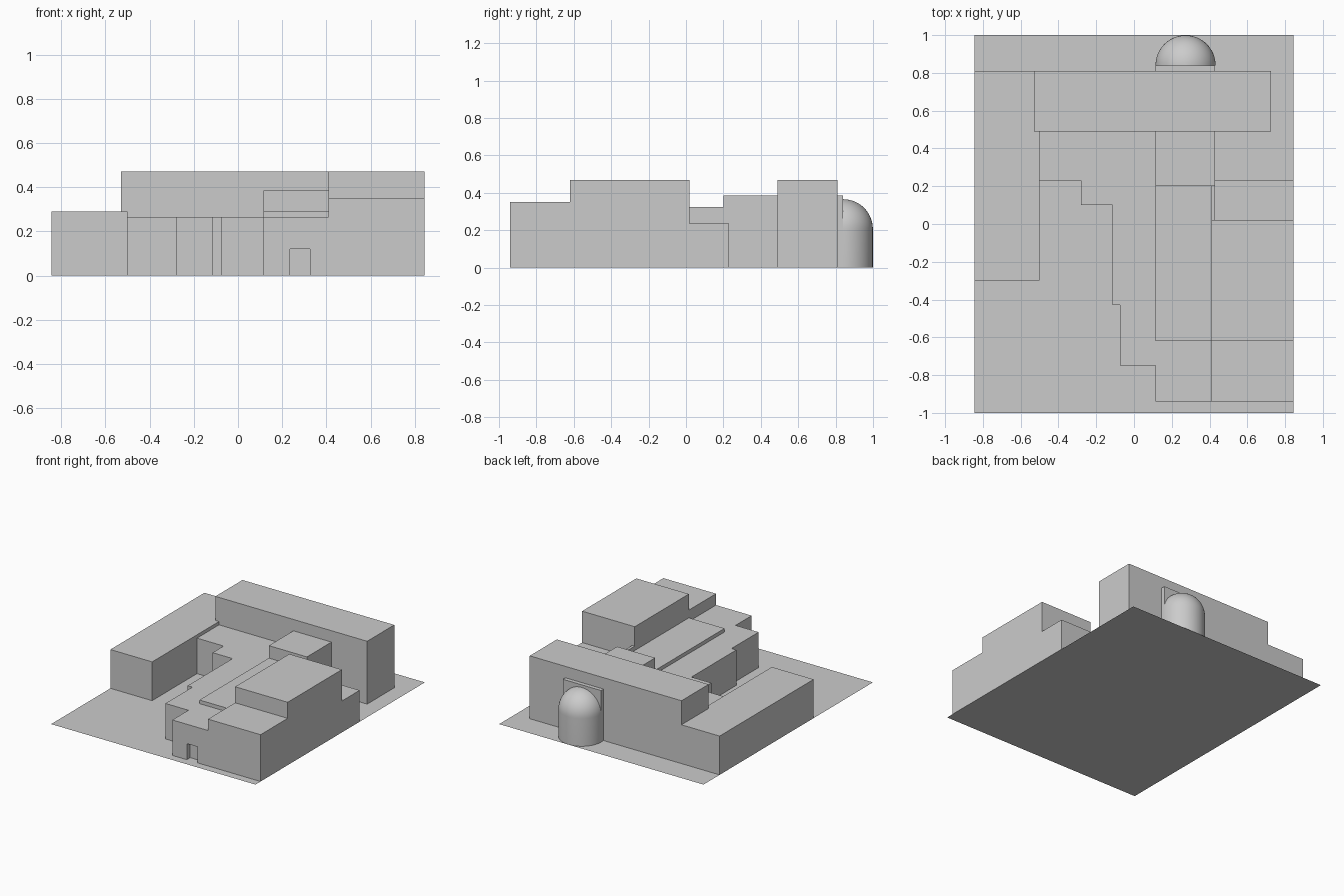
import bpy, bmesh, math
from mathutils import Vector

if "Cube" in bpy.data.objects:
    bpy.data.objects.remove(bpy.data.objects["Cube"])


def make_object(name, bm):
    bmesh.ops.recalc_face_normals(bm, faces=bm.faces)
    me = bpy.data.meshes.new(name)
    bm.to_mesh(me)
    bm.free()
    ob = bpy.data.objects.new(name, me)
    bpy.context.collection.objects.link(ob)
    return ob


def prism(name, outline, height, direction=(0, 0, 1)):
    """Extrude a closed outline of 3D points."""
    bm = bmesh.new()
    face = bm.faces.new([bm.verts.new(p) for p in outline])
    ext = bmesh.ops.extrude_face_region(bm, geom=[face], use_keep_orig=True)
    verts = [v for v in ext["geom"] if isinstance(v, bmesh.types.BMVert)]
    bmesh.ops.translate(bm, verts=verts, vec=Vector(direction) * height)
    return make_object(name, bm)


def block(name, x0, x1, y0, y1, h):
    return prism(name, [(x0, y0, 0), (x1, y0, 0), (x1, y1, 0), (x0, y1, 0)], h)


# Flat site plate
bm = bmesh.new()
bm.faces.new([bm.verts.new((x, y, 0)) for x, y in
              [(-0.845, -1), (0.845, -1), (0.845, 1), (-0.845, 1)]])
make_object("site_plate", bm)

# Main wings
block("rear_wing", -0.53, 0.725, 0.49, 0.81, 0.47)
block("left_wing", -0.845, -0.5, -0.3, 0.81, 0.29)
block("cross_hall", 0.115, 0.43, 0.2, 0.84, 0.385)
block("side_annex", 0.43, 0.845, 0.02, 0.23, 0.235)
block("link_wall", 0.41, 0.43, 0.02, 0.2, 0.325)

# Stepped right wing, profile in the yz plane
prism("right_wing", [(0.41, y, z) for y, z in
                     [(-0.94, 0), (0.02, 0), (0.02, 0.47), (-0.62, 0.47),
                      (-0.62, 0.35), (-0.94, 0.35)]], 0.435, (1, 0, 0))

# Long centre hall
block("centre_hall", 0.115, 0.41, -0.62, 0.2, 0.292)

# Low stepped rooms
prism("courtyard_rooms", [(x, y, 0) for x, y in
                          [(-0.5, 0.23), (-0.28, 0.23), (-0.28, 0.1),
                           (0.115, 0.1), (0.115, 0.49), (-0.5, 0.49)]], 0.265)
prism("middle_rooms", [(x, y, 0) for x, y in
                       [(-0.075, -0.75), (0.115, -0.75), (0.115, 0.1),
                        (-0.115, 0.1), (-0.115, -0.43), (-0.075, -0.43)]], 0.265)

# Entrance block with a shallow door recess
block("entrance_block", 0.115, 0.41, -0.90, -0.62, 0.265)
prism("entrance_front", [(x, -0.94, z) for x, z in
                         [(0.115, 0), (0.235, 0), (0.235, 0.12), (0.325, 0.12),
                          (0.325, 0), (0.41, 0), (0.41, 0.265), (0.115, 0.265)]],
      0.04, (0, 1, 0))

# Half-round apse with a quarter-sphere roof
r, base, steps = 0.159, 0.207, 14
profile = [(r, 0)] + [(r * math.cos(a), base + r * math.sin(a)) for a in
                      (i * math.pi / 2 / steps for i in range(steps + 1))]
bm = bmesh.new()
vs = [bm.verts.new((0.273 + x, 0.84, z)) for x, z in profile]
es = [bm.edges.new(pair) for pair in zip(vs, vs[1:])]
bmesh.ops.spin(bm, geom=vs + es, cent=(0.273, 0.84, 0), axis=(0, 0, 1),
               angle=math.pi, steps=32)
bmesh.ops.remove_doubles(bm, verts=bm.verts, dist=1e-4)
apse = make_object("apse", bm)
if max(v.co.y for v in apse.data.vertices) < 0.9:
    for v in apse.data.vertices:
        v.co.y = 1.68 - v.co.y
    apse.data.flip_normals()
for p in apse.data.polygons:
    p.use_smooth = True
